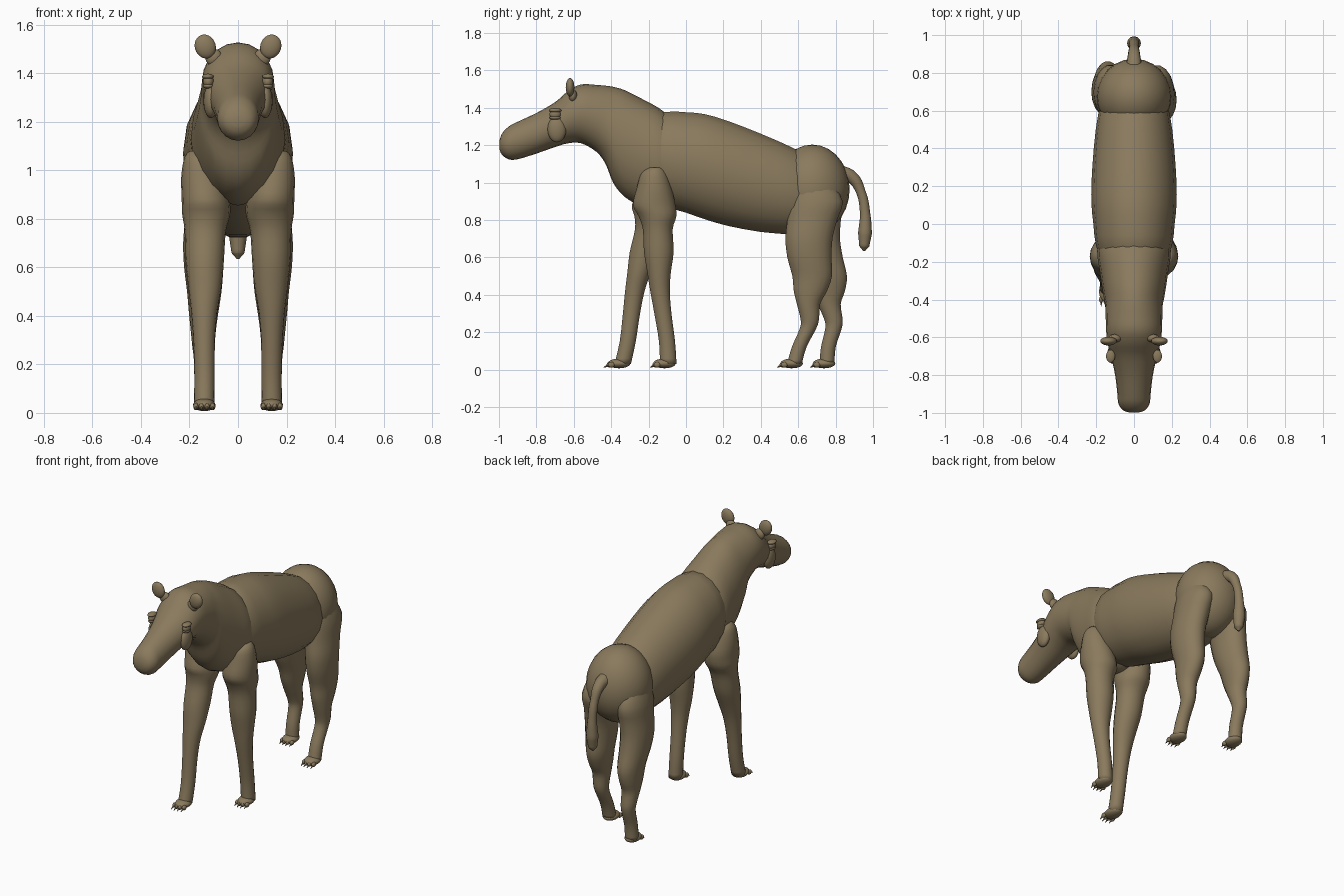
import bpy
import bmesh
import math
from mathutils import Vector, Matrix

cube = bpy.data.objects.get("Cube")
if cube:
    bpy.data.objects.remove(cube, do_unlink=True)

hide = bpy.data.materials.new("brown_hide")
hide.use_nodes = True
COLOR = (0.255, 0.195, 0.11, 1)
hide.diffuse_color = COLOR
hide.node_tree.nodes["Principled BSDF"].inputs["Base Color"].default_value = COLOR


def finish(name, bm):
    bmesh.ops.recalc_face_normals(bm, faces=bm.faces)
    for f in bm.faces:
        f.smooth = True
    mesh = bpy.data.meshes.new(name)
    bm.to_mesh(mesh)
    bm.free()
    mesh.materials.append(hide)
    obj = bpy.data.objects.new(name, mesh)
    bpy.context.collection.objects.link(obj)
    return obj


def smooth_rings(rings, steps):
    """Catmull-Rom interpolation between measured sections."""
    out = []
    last = len(rings) - 1
    for i in range(last):
        a, b, c, d = (rings[min(max(k, 0), last)] for k in (i - 1, i, i + 1, i + 2))
        for s in range(steps):
            t = s / steps
            out.append([q + t / 2 * (r - p + t * (2*p - 5*q + 4*r - s4 + t * (3*(q - r) + s4 - p)))
                        for p, q, r, s4 in zip(a, b, c, d)])
    return out + [rings[-1]]


def loft(name, rings, place, sides=20, steps=3):
    """Each ring: station, low, high, inner x, outer x."""
    bm = bmesh.new()
    loops = []
    for t, lo, hi, x0, x1 in smooth_rings(rings, steps):
        loop = []
        for k in range(sides):
            a = math.tau * k / sides
            x = (x0 + x1) / 2 + (x1 - x0) / 2 * math.cos(a)
            v = (lo + hi) / 2 + (hi - lo) / 2 * math.sin(a)
            loop.append(bm.verts.new(place(x, v, t)))
        loops.append(loop)
    for p, q in zip(loops, loops[1:]):
        for k in range(sides):
            n = (k + 1) % sides
            bm.faces.new((p[k], p[n], q[n], q[k]))
    bm.faces.new(loops[0])
    bm.faces.new(loops[-1])
    return finish(name, bm)


def ball(name, center, radii, tilt=0):
    bm = bmesh.new()
    bmesh.ops.create_uvsphere(bm, u_segments=24, v_segments=14, radius=1)
    m = Matrix.Translation(center) @ Matrix.Rotation(tilt, 4, 'Y') @ Matrix.Diagonal((*radii, 1))
    bm.transform(m)
    return finish(name, bm)


def cone(name, base, tip, r):
    bm = bmesh.new()
    base, tip = Vector(base), Vector(tip)
    d = tip - base
    bmesh.ops.create_cone(bm, cap_ends=True, segments=8, radius1=r, radius2=0.001, depth=d.length)
    bm.transform(Matrix.Translation((base + tip) / 2) @ d.to_track_quat('Z', 'Y').to_matrix().to_4x4())
    return finish(name, bm)


def along_y(x, v, t):
    return (x, t, v)


def symmetric(rows):
    return [(t, lo, hi, -w, w) for t, lo, hi, w in rows]


# Trunk: station y, bottom, top, half width
loft("trunk", symmetric([
    (-.22, .96, 1.32, .15), (-.12, .875, 1.38, .2), (0, .835, 1.38, .215),
    (.1, .8, 1.37, .225), (.22, .765, 1.335, .225), (.4, .732, 1.265, .213),
    (.58, .72, 1.185, .19), (.68, .735, 1.12, .15)]), along_y, sides=18, steps=2)

# Head, neck and chest
loft("head_and_neck", symmetric([
    (-.998, 1.18, 1.22, .025), (-.985, 1.15, 1.26, .06), (-.95, 1.125, 1.298, .083),
    (-.9, 1.125, 1.325, .088), (-.8, 1.155, 1.372, .1), (-.7, 1.19, 1.43, .122),
    (-.63, 1.21, 1.49, .14), (-.56, 1.21, 1.525, .148), (-.48, 1.165, 1.522, .15),
    (-.43, 1.1, 1.518, .152), (-.39, 1, 1.512, .16), (-.33, .925, 1.495, .17),
    (-.24, .875, 1.45, .183), (-.14, .855, 1.395, .195), (-.06, .92, 1.33, .17)]), along_y)

ball("rump", (0, .675, .965), (.198, .2, .238))

# Face details and ears on both sides
for side, s in (("left", 1), ("right", -1)):
    ball(side + "_cheek", (s * .112, -.69, 1.285), (.03, .05, .07))
    ball(side + "_eye", (s * .122, -.7, 1.365), (.022, .03, .026))
    ball(side + "_upper_eyelid", (s * .124, -.7, 1.386), (.024, .034, .012))
    ball(side + "_lower_eyelid", (s * .122, -.7, 1.347), (.022, .03, .012))
    ball(side + "_ear", (s * .135, -.62, 1.51), (.043, .023, .05), s * .35)
    ball(side + "_ear_base", (s * .1, -.605, 1.465), (.035, .022, .035), s * .5)

# Legs: station z, front y, back y, inner x, outer x
FRONT = [(1.08, -.2, -.13, .13, .2), (1.05, -.24, -.1, .08, .222), (.97, -.265, -.075, .05, .234),
         (.88, -.285, -.055, .035, .232), (.82, -.255, -.05, .032, .23), (.75, -.232, -.07, .05, .22),
         (.63, -.226, -.065, .058, .216), (.52, -.208, -.08, .068, .205), (.42, -.192, -.086, .085, .193),
         (.3, -.17, -.077, .095, .184), (.15, -.145, -.058, .096, .18), (.03, -.14, -.05, .098, .182)]
HIND = [(1, .58, .78, .06, .18), (.9, .55, .84, .04, .21), (.8, .54, .81, .045, .218),
        (.7, .53, .785, .055, .226), (.6, .54, .78, .06, .222), (.5, .567, .782, .068, .21),
        (.42, .575, .755, .08, .203), (.35, .592, .718, .09, .196), (.27, .612, .712, .097, .188),
        (.22, .608, .697, .1, .182), (.12, .565, .645, .1, .18), (.03, .54, .62, .1, .182)]

# The right legs are mirrored and swung from the hip
for part, rings, foot_y, swing in (("front", FRONT, -.115, -.28), ("hind", HIND, .565, .2)):
    for side, s in (("left", 1), ("right", -1)):
        def place(x, v, t, s=s, swing=swing):
            shift = swing * max(0, .9 - t) if s < 0 else 0
            return (s * x, v + shift, t)
        name = side + "_" + part
        loft(name + "_leg", rings, place, sides=18)
        ball(name + "_foot", place(.139, foot_y, .033), (.046, .06, .026))
        for i in range(4):
            x = .139 + (i - 1.5) * .023
            y = foot_y - .05 + abs(i - 1.5) * .007
            ball(f"{name}_toe_{i}", place(x, y, .026), (.011, .018, .015))
            cone(f"{name}_claw_{i}", place(x, y - .008, .024), place(x, y - .032, .012), .007)

# Tail: tapered curve thickening to a tuft
curve = bpy.data.curves.new("tail", 'CURVE')
curve.dimensions = '3D'
curve.bevel_depth = 1
curve.bevel_resolution = 4
curve.resolution_u = 6
curve.use_fill_caps = True
spline = curve.splines.new('BEZIER')
path = [(.82, 1.05, .045), (.885, 1.03, .034), (.935, .95, .025), (.957, .84, .027),
        (.957, .73, .037), (.953, .66, .027), (.952, .635, .006)]
spline.bezier_points.add(len(path) - 1)
for p, (y, z, r) in zip(spline.bezier_points, path):
    p.co = (0, y, z)
    p.radius = r
    p.handle_left_type = p.handle_right_type = 'AUTO'
curve.materials.append(hide)
bpy.context.collection.objects.link(bpy.data.objects.new("tail", curve))
